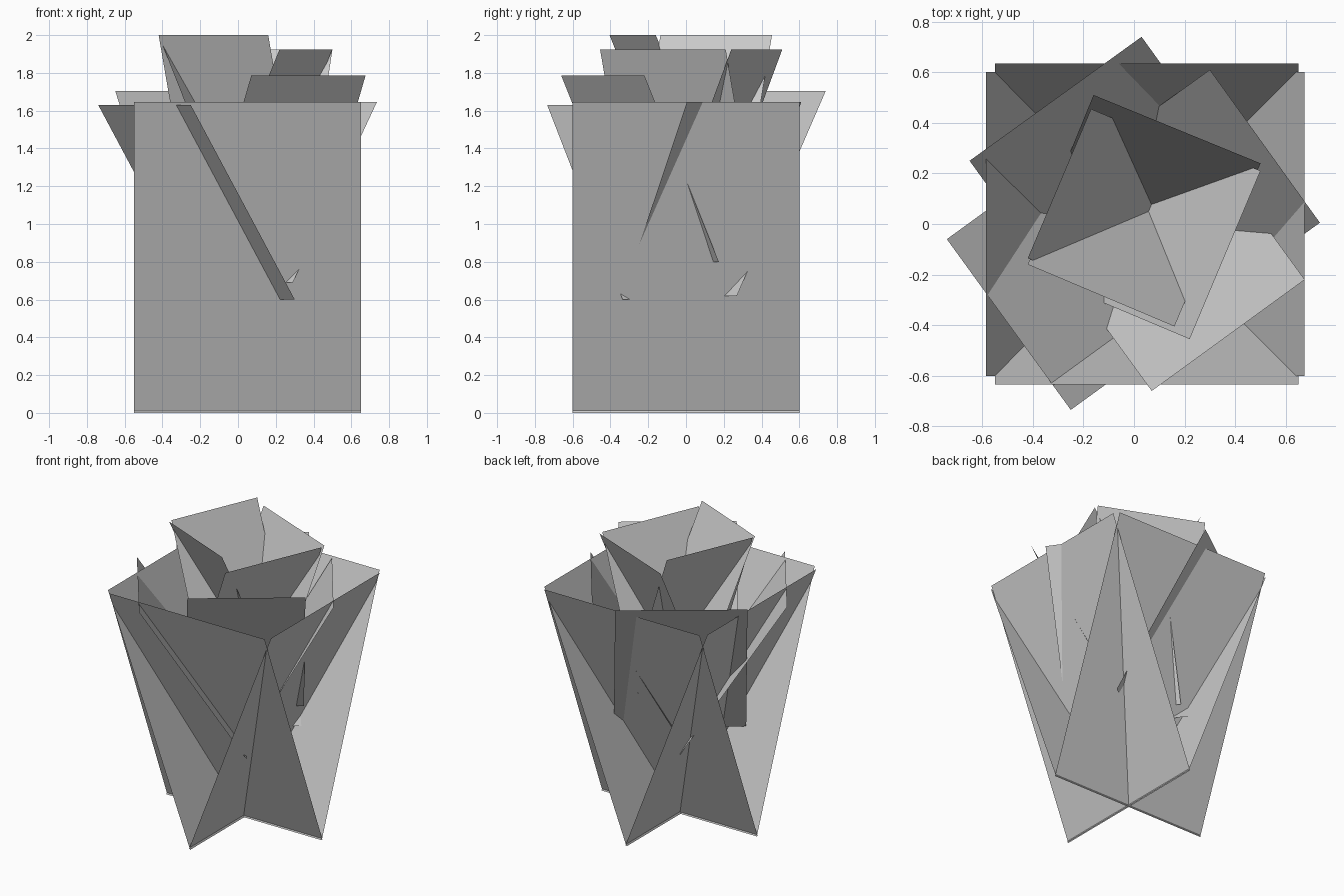
import bpy
from mathutils import Vector

if "Cube" in bpy.data.objects:
    bpy.data.objects.remove(bpy.data.objects["Cube"])


def leaf(name, a, b, top, run, drop):
    """Flat rectangular card: top edge a-b (counter-clockwise from above),
    sloping inward by run and downward by drop."""
    a, b = Vector((*a, top)), Vector((*b, top))
    d = (b - a).normalized()
    slope = Vector((-d.y * run, d.x * run, -drop))
    mesh = bpy.data.meshes.new(name)
    mesh.from_pydata([a + slope, b + slope, b, a], [], [(0, 1, 2, 3)])
    ob = bpy.data.objects.new(name, mesh)
    bpy.context.collection.objects.link(ob)


# Each whorl: start corner, end corner, top height, inward run, drop
whorls = {
    "outer_leaf": [
        ((-.55, -.635), (.65, -.635), 1.645, .639, 1.645),
        ((.675, -.6), (.675, .6), 1.645, .635, 1.645),
        ((.65, .635), (-.55, .635), 1.645, .639, 1.645),
        ((-.585, .6), (-.585, -.6), 1.645, .635, 1.645),
    ],
    "middle_leaf": [
        ((.07, -.66), (.675, -.22), 1.785, .487, .985),
        ((.735, .005), (.30, .61), 1.645, .548, .955),
        ((.03, .74), (-.65, .25), 1.705, .58, 1.085),
        ((-.74, -.06), (-.25, -.735), 1.63, .68, 1.03),
    ],
    "inner_leaf": [
        ((-.42, -.16), (.16, -.405), 2.0, .379, .86),
        ((.22, -.455), (.5, .21), 1.925, .423, .961),
        ((.5, .24), (-.16, .51), 1.925, .39, .975),
        ((-.17, .455), (-.42, -.135), 2.0, .37, .865),
    ],
}

for name, leaves in whorls.items():
    for i, spec in enumerate(leaves, 1):
        leaf(f"{name}_{i}", *spec)
